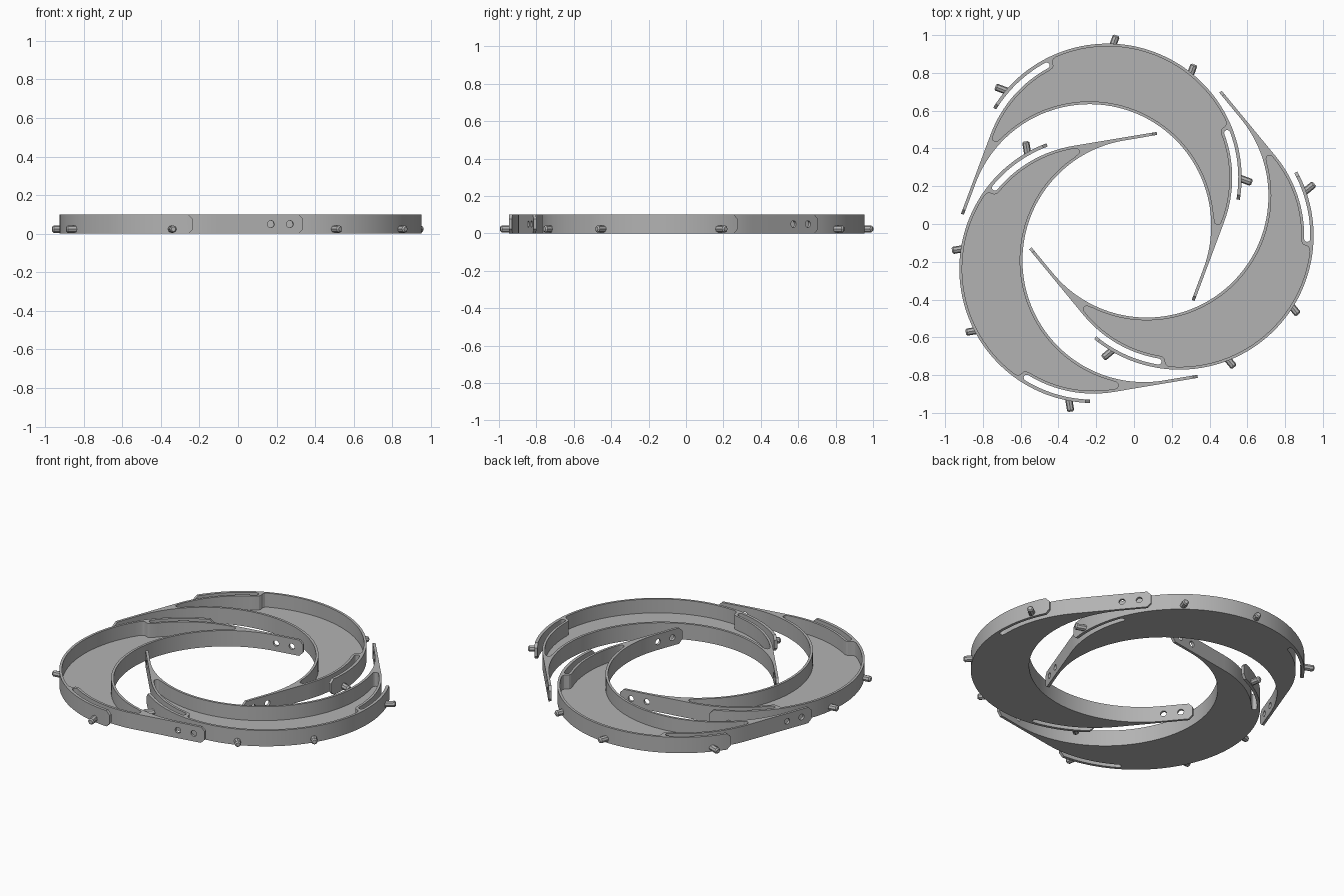
import bpy, bmesh
from math import radians, cos, sin, pi
from mathutils import Matrix, Vector

if "Cube" in bpy.data.objects:
    bpy.data.objects.remove(bpy.data.objects["Cube"], do_unlink=True)

HEIGHT, FLOOR = 0.10, 0.012
R_OUT, R_ARM, R_BODY, R_IN = 0.71, 0.692, 0.66, 0.644
WALL = 0.015
INNER = (-0.272, 0.0)       # centre of the inner rim circle
TIP_X, ARM_END, SLIT = -0.45, 79, 49

grey = bpy.data.materials.new("plain grey")
grey.use_nodes = True
grey.diffuse_color = (0.45, 0.45, 0.45, 1)
grey.node_tree.nodes["Principled BSDF"].inputs["Base Color"].default_value = (0.45, 0.45, 0.45, 1)


def polar(r, a, c=(0, 0)):
    return (c[0] + r * cos(radians(a)), c[1] + r * sin(radians(a)))


def arc(r, a0, a1, c=(0, 0), step=2.5):
    n = max(2, round(abs(a1 - a0) / step))
    return [polar(r, a0 + (a1 - a0) * i / n, c) for i in range(n + 1)]


def mirrored(half):
    """Close a half outline that starts and ends on the x axis."""
    return half + [(x, -y) for x, y in reversed(half[1:-1])]


def make_object(name, bm):
    bmesh.ops.recalc_face_normals(bm, faces=bm.faces)
    mesh = bpy.data.meshes.new(name)
    bm.to_mesh(mesh)
    bm.free()
    mesh.materials.append(grey)
    ob = bpy.data.objects.new(name, mesh)
    bpy.context.collection.objects.link(ob)
    return ob


def prism(name, outline, z0, z1):
    bm = bmesh.new()
    face = bm.faces.new([bm.verts.new((x, y, z0)) for x, y in outline])
    top = bmesh.ops.extrude_face_region(bm, geom=[face])["geom"]
    bmesh.ops.translate(bm, vec=(0, 0, z1 - z0),
                        verts=[v for v in top if isinstance(v, bmesh.types.BMVert)])
    return make_object(name, bm)


def rod(bm, matrix, r0, r1, z0, z1, sides):
    """Cylinder or frustum along the matrix's z axis."""
    bmesh.ops.create_cone(bm, cap_ends=True, segments=sides, radius1=r0, radius2=r1, depth=z1 - z0,
                          matrix=matrix @ Matrix.Translation((0, 0, (z0 + z1) / 2)))


def aim(x, y, z, angle):
    """Frame whose z axis points horizontally along the angle."""
    return (Matrix.Translation((x, y, z)) @ Matrix.Rotation(radians(angle), 4, 'Z')
            @ Matrix.Rotation(pi / 2, 4, 'Y'))


# Crescent outline with spring arms, slits and straight tangent tails
body_half = (arc(R_OUT, 0, ARM_END) + arc(R_ARM, ARM_END, SLIT)
             + arc((R_ARM - R_BODY) / 2, SLIT, SLIT - 180, polar((R_ARM + R_BODY) / 2, SLIT), 30)[1:-1]
             + arc(R_BODY, SLIT, 90) + [(TIP_X, R_BODY), (TIP_X, R_IN)]
             + arc(R_IN, 90, 0, INNER))
crescent = prism("crescent_tray", mirrored(body_half), 0, HEIGHT)

# Tray pocket, stepping inward around the slits and rounded at the ends
r_pocket = R_BODY - WALL
pocket_half = (arc(R_OUT - WALL, 0, 43.5)
               + [polar(0.692, 44.8), polar(0.684, 45.6), polar(0.672, 46),
                  polar(0.658, 46.3), polar(0.649, 47.2)]
               + arc(r_pocket, 49, 91)
               + arc(0.018, 90, 270, (-0.011, r_pocket - 0.018), 30)[1:]
               + arc(R_IN + WALL, 66, 0, INNER))
cutters = [prism("pocket_cutter", mirrored(pocket_half), FLOOR, HEIGHT + 0.05)]

# Screw holes in the tails, and corner cuts on tails and arms
bm = bmesh.new()
for side in (1, -1):
    for x in (-0.38, -0.28):
        rod(bm, aim(x, side * (R_BODY + R_IN) / 2, HEIGHT / 2, 90), 0.018, 0.018, -0.03, 0.03, 20)
    arm_x, arm_y = polar((R_OUT + R_ARM) / 2, side * ARM_END)
    for x, y, angle in ((TIP_X, side * (R_BODY + R_IN) / 2, 90), (arm_x, arm_y, side * ARM_END)):
        for z in (0, HEIGHT):
            rod(bm, aim(x, y, z, angle), 0.024, 0.024, -0.014, 0.014, 4)
cutters.append(make_object("hole_cutter", bm))

for cutter in cutters:
    cutter.hide_render = True
    mod = crescent.modifiers.new(cutter.name, 'BOOLEAN')
    mod.operation, mod.solver, mod.object = 'DIFFERENCE', 'EXACT', cutter
bpy.context.view_layer.update()
cut_mesh = bpy.data.meshes.new_from_object(crescent.evaluated_get(bpy.context.evaluated_depsgraph_get()))
crescent.modifiers.clear()
crescent.data = cut_mesh
for cutter in cutters:
    bpy.data.objects.remove(cutter, do_unlink=True)
bpy.ops.object.select_all(action='DESELECT')
crescent.select_set(True)
bpy.context.view_layer.objects.active = crescent
bpy.ops.object.shade_smooth_by_angle(angle=radians(25))

# Pegs on the outer wall and on the spring arms
bm = bmesh.new()
for side in (1, -1):
    for at, heading, length in ((18, 0, 0.047), (70, 90, 0.058)):
        frame = aim(*polar(R_OUT, side * at), 0.024, side * heading)
        rod(bm, frame, 0.019, 0.019, -0.008, length - 0.008, 8)
        rod(bm, frame, 0.019, 0.012, length - 0.008, length, 8)
pegs = make_object("pegs", bm)

# Three interleaved copies around the centre
for k in range(3):
    place = (Matrix.Translation((-0.038, -0.018, 0)) @ Matrix.Rotation(radians(120 * k), 4, 'Z')
             @ Matrix.Translation((-0.102, 0.263, 0)) @ Matrix.Rotation(radians(69.5), 4, 'Z'))
    for part in (crescent, pegs):
        ob = part
        if k:
            ob = part.copy()
            bpy.context.collection.objects.link(ob)
        ob.name = f"{part.name.split('_')[0]}_{k + 1}"
        ob.matrix_world = place
